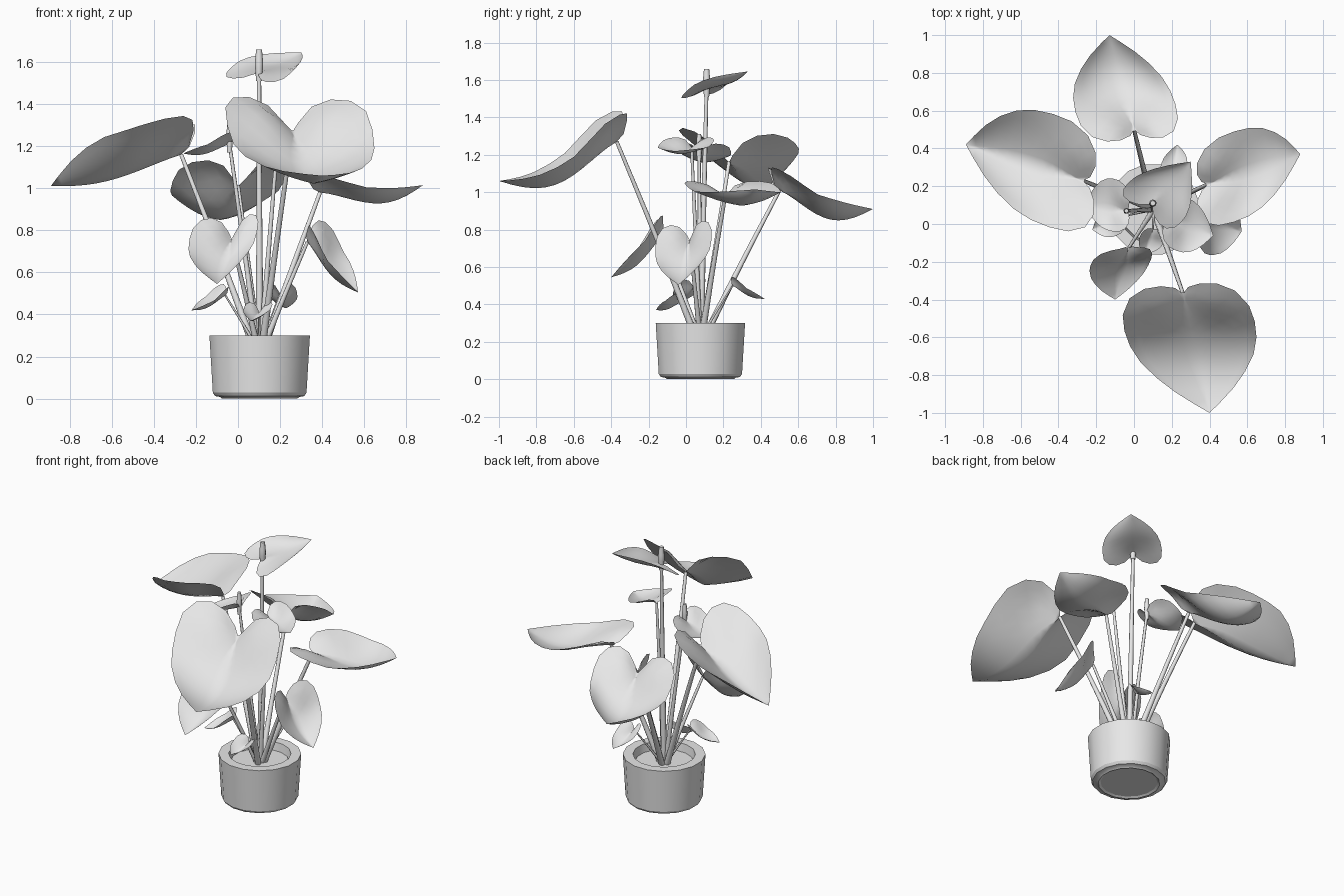
import bpy
import bmesh
import math
from mathutils import Vector

if "Cube" in bpy.data.objects:
    bpy.data.objects.remove(bpy.data.objects["Cube"])

grey = bpy.data.materials.new("plain grey")
grey.use_nodes = True
colour = (0.8, 0.8, 0.8, 1)
grey.diffuse_color = colour
grey.node_tree.nodes["Principled BSDF"].inputs["Base Color"].default_value = colour

CENTRE = Vector((0.103, 0.077, 0))


def add_object(name, mesh, angle=180):
    """Link a mesh as a smooth object with edges sharp above the angle."""
    mesh.materials.clear()
    mesh.materials.append(grey)
    mesh.shade_smooth()
    mesh.set_sharp_from_angle(angle=math.radians(angle))
    obj = bpy.data.objects.new(name, mesh)
    bpy.context.scene.collection.objects.link(obj)
    return obj


def lathe(name, profile, sides):
    """Turn a radius and height profile around the pot axis, closing both ends."""
    bm = bmesh.new()
    rings = []
    for radius, z in profile:
        ring = []
        for i in range(sides):
            a = math.tau * (i + 0.5) / sides
            offset = Vector((radius * math.cos(a), radius * math.sin(a), z))
            ring.append(bm.verts.new(CENTRE + offset))
        rings.append(ring)
    for low, high in zip(rings, rings[1:]):
        for i in range(sides):
            j = (i + 1) % sides
            bm.faces.new((low[i], low[j], high[j], high[i]))
    bm.faces.new(list(reversed(rings[0])))
    bm.faces.new(rings[-1])
    mesh = bpy.data.meshes.new(name)
    bm.to_mesh(mesh)
    bm.free()
    return add_object(name, mesh, 30)


def tube(name, points, radii):
    """Sweep a tapered round tube along a smooth path."""
    curve = bpy.data.curves.new(name, "CURVE")
    curve.dimensions = "3D"
    curve.bevel_depth = 1
    curve.bevel_resolution = 2
    curve.use_fill_caps = True
    curve.resolution_u = 4
    spline = curve.splines.new("BEZIER")
    spline.bezier_points.add(len(points) - 1)
    for bp, co, r in zip(spline.bezier_points, points, radii):
        bp.co = co
        bp.radius = r
        bp.handle_left_type = bp.handle_right_type = "AUTO"
    temp = bpy.data.objects.new(name + "_path", curve)
    bpy.context.scene.collection.objects.link(temp)
    graph = bpy.context.evaluated_depsgraph_get()
    mesh = bpy.data.meshes.new_from_object(temp.evaluated_get(graph))
    bpy.data.objects.remove(temp)
    return add_object(name, mesh, 60)


# Half outline of a heart-shaped blade: distance along the midrib, half width
HEART = [(0, 0), (-0.07, 0.1), (-0.13, 0.3), (-0.14, 0.56), (-0.08, 0.81),
         (0.06, 0.97), (0.22, 1), (0.38, 0.97), (0.53, 0.87), (0.68, 0.68),
         (0.81, 0.45), (0.92, 0.2), (1, 0)]
WIDEST = 0.22
STRIPS = 6


def leaf(name, base, tip, side_a, side_b, sag=0.1, droop=0.02, lift=0.35):
    """Cupped heart blade: sides are the widest points of both halves, sag
    lowers the midrib, droop lowers the margin and lift raises the lobes."""
    base, tip, side_a, side_b = map(Vector, (base, tip, side_a, side_b))
    axis = tip - base
    normal = axis.cross(side_b - side_a).normalized()
    if normal.z < 0:
        normal.negate()
    last = len(HEART) - 1
    bm = bmesh.new()
    for side in (side_a, side_b):
        across = side - base - axis * WIDEST
        rows = []
        for k, (edge_u, edge_v) in enumerate(HEART):
            row = []
            for s in range(STRIPS + 1):
                f = s / STRIPS
                u = k / last * (1 - f) + edge_u * f
                v = edge_v * f
                bow = math.sin(math.pi * max(0, u) ** 1.3)
                rise = lift * max(0, 0.35 - u) * min(1, 2.8 * v)
                rise -= bow * (sag * (1 - f * f) + droop * f * f)
                co = base + axis * u + across * v + normal * rise * axis.length
                row.append(bm.verts.new(co))
            rows.append(row)
        for r0, r1 in zip(rows, rows[1:]):
            for s in range(STRIPS):
                bm.faces.new((r0[s], r1[s], r1[s + 1], r0[s + 1]))
    bmesh.ops.remove_doubles(bm, verts=bm.verts, dist=0.0005)
    bmesh.ops.recalc_face_normals(bm, faces=bm.faces)
    bm.normal_update()
    if sum((f.normal for f in bm.faces), Vector()).dot(normal) < 0:
        bmesh.ops.reverse_faces(bm, faces=bm.faces)
    mesh = bpy.data.meshes.new(name)
    bm.to_mesh(mesh)
    bm.free()
    return add_object(name, mesh)


def stem(name, base, thick):
    """Leaf stalk rising from the soil to the base of a blade."""
    end = Vector(base)
    outward = (end - CENTRE) * Vector((1, 1, 0))
    start = CENTRE + outward * 0.07 + Vector((0, 0, 0.24))
    middle = start.lerp(end, 0.5) - outward * 0.01
    tube(name, (start, middle, end), (thick * 1.4, thick, thick * 0.75))


# Pot with thick rim, stepped foot and soil
lathe("pot", [(0.168, 0.008), (0.182, 0), (0.192, 0.008), (0.216, 0.012),
              (0.227, 0.028), (0.2435, 0.3), (0.184, 0.3), (0.175, 0.235)], 16)
lathe("soil", [(0.173, 0.23), (0.173, 0.25)], 16)

# Blades: base, tip, widest point of each half, sag, droop, lobe lift
large = {
    "front_leaf": ((0.26, -0.37, 1.27), (0.4, -1, 1.06),
                   (-0.05, -0.57, 1.31), (0.64, -0.52, 1.29), 0.17, 0.13, 0.27),
    "left_hand_leaf": ((0.39, 0.21, 0.98), (0.88, 0.37, 1.015),
                       (0.53, 0.01, 1.02), (0.53, 0.49, 1.02), 0.14, 0.05, 0.25),
    "right_hand_leaf": ((-0.27, 0.23, 1.16), (-0.89, 0.42, 1.01),
                        (-0.44, -0.02, 1.27), (-0.42, 0.58, 1.23), 0.06, -0.06, 0.2),
    "back_leaf": ((0, 0.5, 1.01), (-0.13, 1, 0.91),
                  (-0.31, 0.59, 1.02), (0.22, 0.63, 1.02), 0.19, 0.04, 0.36),
    "top_leaf": ((0.1, 0.11, 1.55), (0.3, 0.33, 1.645),
                 (-0.03, 0.22, 1.57), (0.25, 0.01, 1.54), 0.06, -0.08, -0.1),
}
small = {
    "upper_right_leaf": ((-0.04, 0.07, 1.21), (-0.26, 0.1, 1.165),
                         (-0.11, -0.04, 1.22), (-0.11, 0.24, 1.21)),
    "upper_left_leaf": ((0.19, 0.03, 1.24), (0.42, -0.06, 1.22),
                        (0.22, -0.14, 1.25), (0.28, 0.14, 1.25)),
    "middle_right_leaf": ((-0.03, -0.13, 0.76), (-0.1, -0.4, 0.545),
                          (-0.23, -0.21, 0.75), (0.09, -0.18, 0.78)),
    "middle_left_leaf": ((0.33, 0.02, 0.745), (0.57, -0.04, 0.505),
                         (0.39, -0.16, 0.7), (0.47, 0.14, 0.74)),
    "low_back_leaf": ((0.2, 0.25, 0.5), (0.23, 0.42, 0.43),
                      (0.14, 0.3, 0.5), (0.28, 0.3, 0.5)),
    "low_right_leaf": ((-0.06, 0.04, 0.49), (-0.22, -0.03, 0.42),
                       (-0.09, -0.06, 0.48), (-0.13, 0.1, 0.5)),
    "low_front_leaf": ((0.1, -0.03, 0.41), (0.06, -0.16, 0.37),
                       (0.03, -0.07, 0.43), (0.16, -0.09, 0.43)),
}
for group, thick in ((large, 0.0135), (small, 0.011)):
    for name, shape in group.items():
        leaf(name, *shape)
        slim = 0.55 if name.startswith("low") else 1
        stem(name.replace("leaf", "stem"), shape[0], thick * slim)

# Rolled young leaves beside the two upright stems
for name, owner, height, width in (("top_sheath", large["top_leaf"], 0.11, 0.02),
                                   ("upper_sheath", small["upper_right_leaf"], 0.1, 0.016)):
    foot = Vector(owner[0]) - Vector((0, 0, 0.04))
    peak = Vector(owner[0]) + Vector((0, 0, height))
    tube(name, (foot, foot.lerp(peak, 0.55), peak), (width * 0.7, width, width * 0.7))
